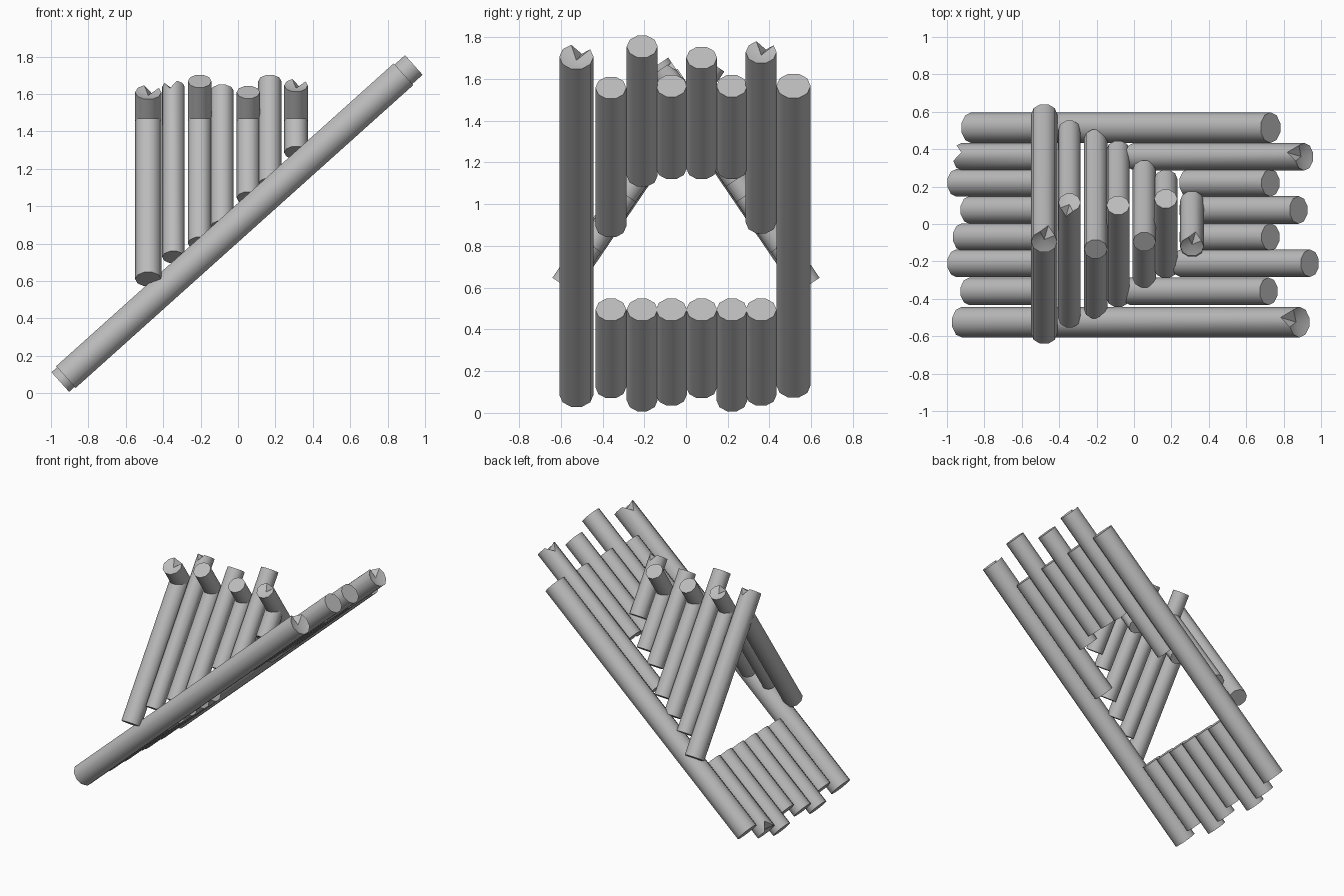
import bpy, bmesh, math
from mathutils import Vector

cube = bpy.data.objects.get("Cube")
if cube:
    bpy.data.objects.remove(cube)

wood = bpy.data.materials.new("grey wood")
wood.use_nodes = True
GREY = (0.5, 0.5, 0.5, 1)
wood.diffuse_color = GREY
wood.node_tree.nodes["Principled BSDF"].inputs["Base Color"].default_value = GREY

SIDES = 10


def log(name, start, end, radius, split_start=False, split_end=False):
    """Log between two points; a split end gets a wedge-shaped crack."""
    a, b = Vector(start), Vector(end)
    axis = (b - a).normalized()
    side = axis.cross(Vector((0, 0, 1))).normalized()
    up = side.cross(axis)
    bm = bmesh.new()
    rings = []
    for centre in (a, b):
        ring = []
        for i in range(SIDES):
            t = math.tau * i / SIDES
            ring.append(bm.verts.new(centre + radius * (side * math.cos(t) + up * math.sin(t))))
        rings.append(ring)
    for i in range(SIDES):
        j = (i + 1) % SIDES
        bm.faces.new((rings[0][i], rings[0][j], rings[1][j], rings[1][i]))
    for ring, centre, inward, split in ((rings[0], a, axis, split_start),
                                        (rings[1], b, -axis, split_end)):
        hub = bm.verts.new(centre)
        for i in range(SIDES):
            bm.faces.new((ring[i], ring[(i + 1) % SIDES], hub))
        if split:
            ring[3].co += inward * radius * 0.8
            hub.co += inward * radius * 0.3
    bmesh.ops.recalc_face_normals(bm, faces=bm.faces)
    mesh = bpy.data.meshes.new(name)
    bm.to_mesh(mesh)
    bm.free()
    mesh.materials.append(wood)
    obj = bpy.data.objects.new(name, mesh)
    bpy.context.collection.objects.link(obj)
    bpy.ops.object.select_all(action='DESELECT')
    obj.select_set(True)
    bpy.context.view_layer.objects.active = obj
    bpy.ops.object.shade_smooth_by_angle(angle=math.radians(40))
    return obj


def on_slope(x, y):
    return (x, y, 0.912 + 0.897 * x)


# Full-length edge logs of the sloping roof
log("front_edge_log", on_slope(-0.92, -0.525), on_slope(0.885, -0.525), 0.082, split_end=True)
log("back_edge_log", on_slope(-0.87, 0.515), on_slope(0.73, 0.515), 0.082)

# Inner slope logs, interrupted by the opening: y, bottom, opening top, top, split
inner = [
    (-0.36, -0.88, -0.02, 0.72, False),
    (-0.21, -0.95, 0.25, 0.94, False),
    (-0.07, -0.92, 0.29, 0.73, False),
    (0.075, -0.88, 0.29, 0.88, False),
    (0.22, -0.95, 0.29, 0.73, False),
    (0.36, -0.92, 0.00, 0.91, True),
]
for n, (y, low, gap, high, split) in enumerate(inner, 1):
    log(f"lower_slope_log_{n}", on_slope(low, y), on_slope(-0.465, y), 0.074, split_start=split)
    log(f"upper_slope_log_{n}", on_slope(gap, y), on_slope(high, y), 0.074, split_end=split)

# Dormer rafters: x, half span at the foot, overshoot past the ridge, radius
PITCH, RIDGE = 1.47, 1.47
rafters = [
    (-0.48, 0.585, 0.095, 0.070),
    (-0.345, 0.505, 0.115, 0.060),
    (-0.205, 0.455, 0.135, 0.063),
    (-0.085, 0.395, 0.100, 0.062),
    (0.055, 0.290, 0.095, 0.062),
    (0.170, 0.240, 0.135, 0.062),
    (0.310, 0.125, 0.120, 0.063),
]
for n, (x, foot, over, r) in enumerate(rafters):
    # The rafter that crosses the ridge alternates between back and front
    s = 1 if n % 2 == 0 else -1
    names = ("back", "front") if s > 0 else ("front", "back")
    base = RIDGE - PITCH * foot
    log(f"{names[0]}_rafter_{n + 1}", (x, s * foot, base),
        (x, -s * over, RIDGE + PITCH * over), r, split_end=n in (0, 1, 6))
    log(f"{names[1]}_rafter_{n + 1}", (x, -s * foot, base), (x, -s * 0.01, RIDGE - 0.015), r)
